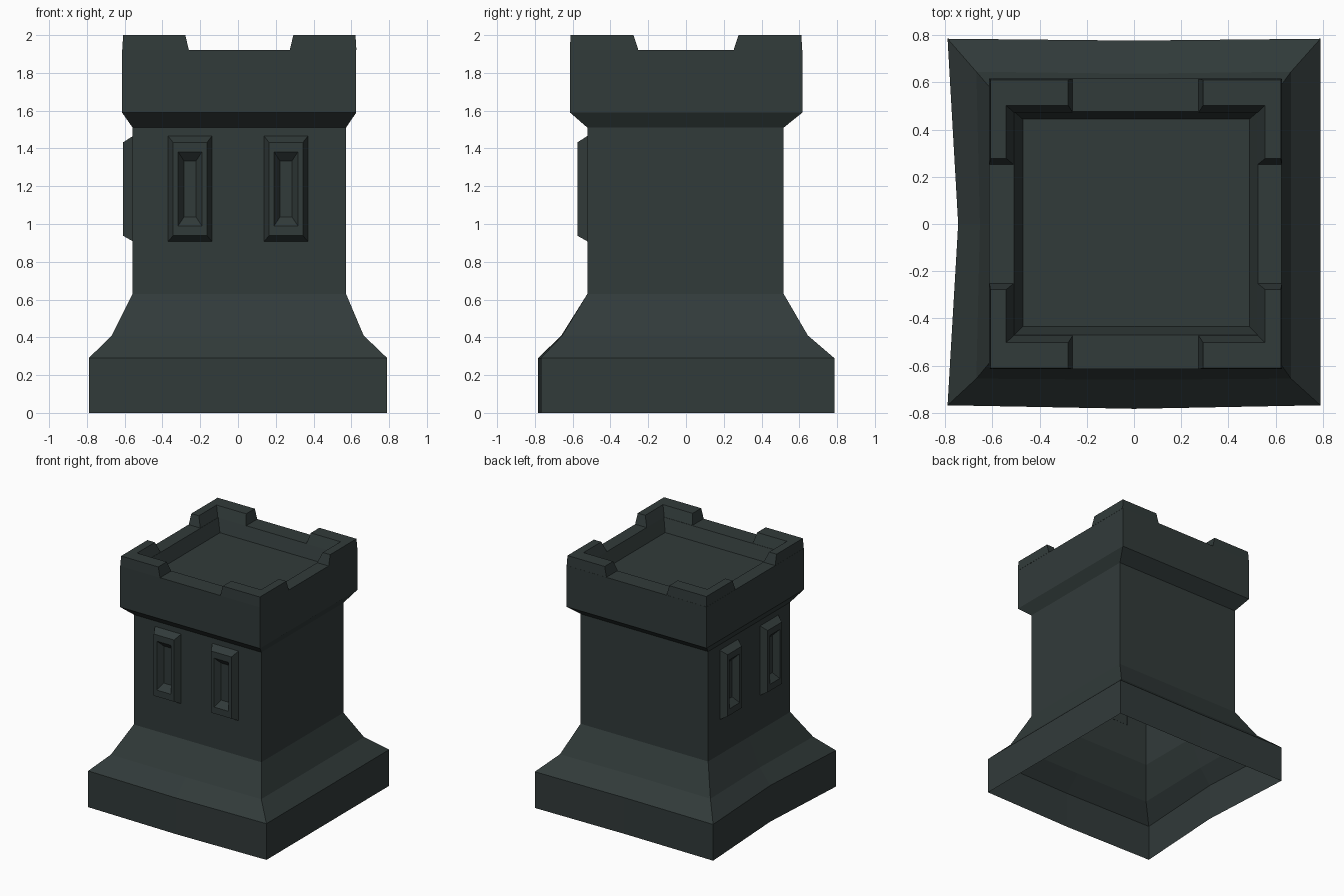
import bpy, bmesh

if "Cube" in bpy.data.objects:
    bpy.data.objects.remove(bpy.data.objects["Cube"])

stone = bpy.data.materials.new("dark slate stone")
stone.diffuse_color = (0.031, 0.043, 0.042, 1)
stone.use_nodes = True
stone.node_tree.nodes["Principled BSDF"].inputs["Base Color"].default_value = stone.diffuse_color


def loft(name, rings, cap=True):
    """Skin a list of equal-length closed rings; optionally close the last one."""
    bm = bmesh.new()
    loops = [[bm.verts.new(p) for p in r] for r in rings]
    n = len(rings[0])
    for a, b in zip(loops, loops[1:]):
        for i in range(n):
            j = (i + 1) % n
            bm.faces.new((a[i], a[j], b[j], b[i]))
    if cap:
        bm.faces.new(loops[-1])
    me = bpy.data.meshes.new(name)
    bm.to_mesh(me)
    bm.free()
    me.materials.append(stone)
    ob = bpy.data.objects.new(name, me)
    bpy.context.collection.objects.link(ob)
    return ob


def ring(z, x0, x1, y0, y1, front=0, left=0, back=0):
    """Rectangle with side midpoints, which may be pushed along their axis."""
    return [(x0, y0, z), (0, y0 + front, z), (x1, y0, z), (x1, 0, z),
            (x1, y1, z), (0, y1 + back, z), (x0, y1, z), (x0 + left, 0, z)]


# tower shell: hollow base, flared foot, shaft, crown and sunken roof floor
plinth = (-0.79, 0.79, -0.768, 0.785, -0.015, 0.045, -0.008)
loft("tower_shell", [
    ring(0.00, *plinth),
    ring(0.29, *plinth),
    ring(0.41, -0.668, 0.665, -0.655, 0.645, -0.005, 0.015, -0.008),
    ring(0.63, -0.558, 0.572, -0.522, 0.517),
    ring(1.51, -0.558, 0.572, -0.522, 0.517),
    ring(1.59, -0.614, 0.626, -0.614, 0.616),
    ring(1.92, -0.614, 0.626, -0.614, 0.616),
    ring(1.92, -0.508, 0.525, -0.470, 0.476),
    ring(1.82, -0.471, 0.489, -0.435, 0.444),
])

# corner battlements: L-shaped blocks with slanted ends
for sx in (-1, 1):
    for sy in (-1, 1):
        levels = []
        for z, ox, oy, ix, iy, nx, ny in (
                (1.92, 0.620, 0.615, 0.517, 0.473, 0.267, 0.252),
                (2.00, 0.615, 0.611, 0.549, 0.503, 0.286, 0.278)):
            pts = [(ox, oy), (nx, oy), (nx, iy), (ix, iy), (ix, ny), (ox, ny)]
            pts = [(sx * x + 0.007, sy * y, z) for x, y in pts]
            levels.append(pts if sx * sy > 0 else pts[::-1])
        loft("battlement", levels)

# framed windows on the front and left walls: (half width, bottom, top, outward)
WINDOW = [(0.116, 0.905, 1.468, -0.005), (0.116, 0.908, 1.466, 0.0),
          (0.090, 0.938, 1.432, 0.053), (0.063, 0.990, 1.382, 0.053),
          (0.032, 1.037, 1.334, 0.008)]
for side, wall in (("front", 0.522), ("left", 0.556)):
    for c in (-0.254, 0.254):
        rings = []
        for w, lo, hi, out in WINDOW:
            d = wall + out
            corners = [(c - w, lo), (c + w, lo), (c + w, hi), (c - w, hi)]
            rings.append([(u, -d, z) if side == "front" else (-d, -u, z)
                          for u, z in corners])
        loft(side + "_window", rings)
